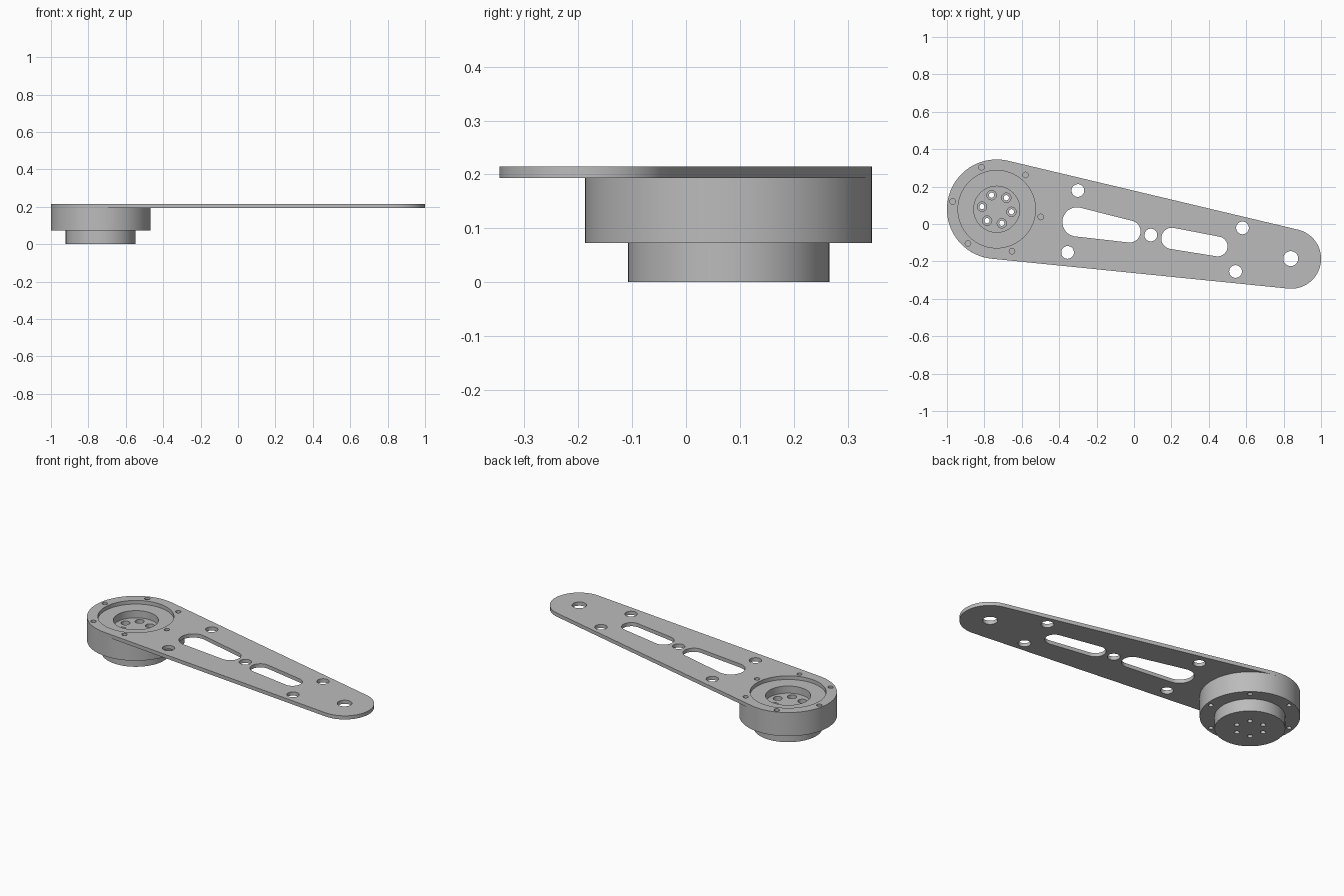
import bpy
import bmesh
import math

cube = bpy.data.objects.get("Cube")
if cube:
    bpy.data.objects.remove(cube, do_unlink=True)

HUB = (-0.734, 0.079)
TIP = (0.84, -0.186)
PLATE_BOTTOM, PLATE_TOP = 0.193, 0.215

metal = bpy.data.materials.new("light grey metal")
metal.use_nodes = True
grey = (0.5, 0.5, 0.5, 1)
metal.diffuse_color = grey
metal.node_tree.nodes["Principled BSDF"].inputs["Base Color"].default_value = grey


def arc(centre, radius, start, end, steps):
    return [(centre[0] + radius * math.cos(start + (end - start) * i / steps),
             centre[1] + radius * math.sin(start + (end - start) * i / steps))
            for i in range(steps + 1)]


def circle(centre, radius, steps=32):
    return arc(centre, radius, 0, math.tau, steps)[:-1]


def tapered_slot(c1, r1, c2, r2, steps=40):
    """Outline of two circles joined by their outer tangents."""
    dx, dy = c2[0] - c1[0], c2[1] - c1[1]
    axis = math.atan2(dy, dx)
    phi = math.acos((r1 - r2) / math.hypot(dx, dy))
    return (arc(c1, r1, axis + phi, axis + math.tau - phi, steps)
            + arc(c2, r2, axis - phi, axis + phi, steps))


def bolt_circle(radius, hole_radius):
    angles = [math.radians(50 + 60 * i) for i in range(6)]
    return [circle((HUB[0] + radius * math.cos(a), HUB[1] + radius * math.sin(a)),
                   hole_radius, 24) for a in angles]


def prisms(name, outlines, bottom, top):
    """One object made of upright prisms over the given outlines."""
    bm = bmesh.new()
    for outline in outlines:
        face = bm.faces.new([bm.verts.new((x, y, bottom)) for x, y in outline])
        extruded = bmesh.ops.extrude_face_region(bm, geom=[face])["geom"]
        moved = [v for v in extruded if isinstance(v, bmesh.types.BMVert)]
        bmesh.ops.translate(bm, verts=moved, vec=(0, 0, top - bottom))
    return finish(name, bm)


def lathe(name, profile, steps=96):
    """Closed solid turned about the hub axis."""
    bm = bmesh.new()
    verts = [bm.verts.new((HUB[0] + r, HUB[1], z)) for r, z in profile]
    edges = [bm.edges.new(pair) for pair in zip(verts, verts[1:])]
    bmesh.ops.spin(bm, geom=verts + edges, cent=(*HUB, 0), axis=(0, 0, 1),
                   angle=math.tau, steps=steps)
    bmesh.ops.remove_doubles(bm, verts=bm.verts, dist=1e-5)
    return finish(name, bm)


def finish(name, bm):
    bmesh.ops.recalc_face_normals(bm, faces=bm.faces)
    mesh = bpy.data.meshes.new(name)
    bm.to_mesh(mesh)
    bm.free()
    mesh.materials.append(metal)
    obj = bpy.data.objects.new(name, mesh)
    bpy.context.collection.objects.link(obj)
    return obj


def cut(target, outlines, bottom, top):
    cutter = prisms("hole_cutter", outlines, bottom, top)
    cutter.hide_render = True
    mod = target.modifiers.new("holes", 'BOOLEAN')
    mod.operation = 'DIFFERENCE'
    mod.solver = 'EXACT'
    mod.object = cutter
    bpy.context.view_layer.objects.active = target
    bpy.ops.object.modifier_apply(modifier=mod.name)
    bpy.data.objects.remove(cutter, do_unlink=True)


# Flat tapered arm plate with its bore, slots and bolt holes
arm_plate = prisms("arm_plate", [tapered_slot(HUB, 0.266, TIP, 0.16, 64)],
                   PLATE_BOTTOM, PLATE_TOP)
openings = [
    circle(HUB, 0.207, 96),
    tapered_slot((-0.305, 0.011), 0.078, (-0.024, -0.04), 0.059),
    tapered_slot((0.203, -0.077), 0.057, (0.447, -0.12), 0.053),
    circle((0.838, -0.185), 0.04),
]
for spot in [(-0.3, 0.179), (-0.355, -0.152), (0.09, -0.059),
             (0.58, -0.021), (0.543, -0.254)]:
    openings.append(circle(spot, 0.034))
cut(arm_plate, openings + bolt_circle(0.239, 0.015), 0.15, 0.25)

# Stepped round hub with a pocket in its top face
hub = lathe("hub_housing", [
    (0, 0), (0.187, 0), (0.187, 0.073), (0.266, 0.073),
    (0.266, PLATE_BOTTOM), (0.123, PLATE_BOTTOM), (0.123, 0.15), (0, 0.15)])

# Counterbored through holes, then blind holes under the flange
cut(hub, bolt_circle(0.08, 0.025), 0.11, 0.18)
cut(hub, bolt_circle(0.08, 0.014), -0.05, 0.2)
cut(hub, bolt_circle(0.239, 0.013), 0.03, 0.12)

# Smooth round walls with crisp edges
bpy.ops.object.select_all(action='DESELECT')
for obj in (arm_plate, hub):
    obj.select_set(True)
bpy.context.view_layer.objects.active = hub
bpy.ops.object.shade_smooth_by_angle(angle=math.radians(30))
